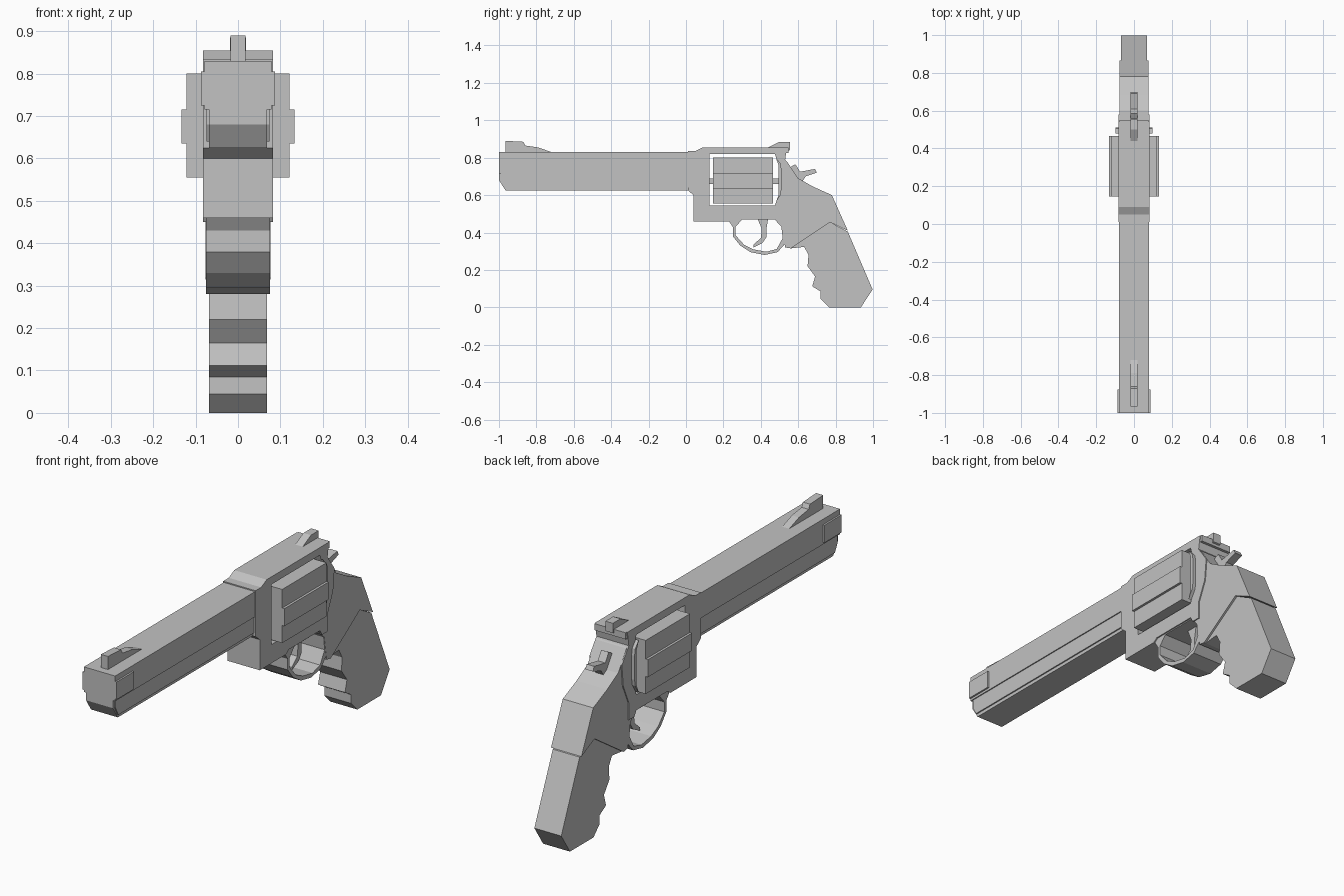
import bpy
import bmesh
from mathutils import Vector

old_cube = bpy.data.objects.get("Cube")
if old_cube:
    bpy.data.objects.remove(old_cube, do_unlink=True)

# One flat grey for everything
grey = bpy.data.materials.new("plain_grey")
grey.use_nodes = True
colour = (.54, .54, .54, 1)
grey.diffuse_color = colour
grey.node_tree.nodes["Principled BSDF"].inputs["Base Color"].default_value = colour


def add_loop(bm, points, x):
    """Add a closed loop of edges in the side plane at the given x."""
    verts = [bm.verts.new((x, y, z)) for y, z in points]
    return [bm.edges.new((a, b)) for a, b in zip(verts, verts[1:] + verts[:1])]


def plate(name, half_width, outline, hole=None):
    """Extrude a side outline, with an optional opening, evenly across x."""
    bm = bmesh.new()
    edges = add_loop(bm, outline, -half_width)
    if hole:
        edges += add_loop(bm, hole, -half_width)
        bmesh.ops.triangle_fill(bm, edges=edges, use_beauty=True)
    else:
        bmesh.ops.contextual_create(bm, geom=edges)
    result = bmesh.ops.extrude_face_region(bm, geom=bm.faces[:], use_keep_orig=True)
    moved = [g for g in result["geom"] if isinstance(g, bmesh.types.BMVert)]
    bmesh.ops.translate(bm, verts=moved, vec=Vector((half_width * 2, 0, 0)))
    bmesh.ops.recalc_face_normals(bm, faces=bm.faces[:])
    mesh = bpy.data.meshes.new(name)
    bm.to_mesh(mesh)
    bm.free()
    mesh.materials.append(grey)
    part = bpy.data.objects.new(name, mesh)
    bpy.context.collection.objects.link(part)
    return part


def block(name, half_width, front, back, bottom, top):
    """A box given by its side rectangle and half width."""
    return plate(name, half_width, [(front, bottom), (back, bottom), (back, top), (front, top)])


# Barrel: wide top, slightly narrower middle and a chamfered underside
block("barrel_top", .079, -1, .03, .715, .83)
plate("barrel_middle", .074, [
    (-.99, .72), (-.99, .68), (-.97, .64), (.03, .64), (.03, .72)])
plate("barrel_underside", .068, [
    (-1, .72), (-1, .68), (-.965, .625), (.03, .625), (.03, .72)])
block("muzzle_band", .087, -1, -.875, .725, .805)

# Front sight ramp
plate("front_sight", .018, [
    (-.965, .82), (-.965, .89), (-.87, .885), (-.86, .865),
    (-.79, .855), (-.72, .83), (-.72, .82)])

# Frame with an open window for the drum
plate("frame", .082, [
    (.01, .835), (.05, .835), (.09, .855), (.54, .855), (.53, .79),
    (.58, .72), (.57, .62), (.53, .53), (.53, .45), (.49, .45),
    (.475, .475), (.25, .475), (.23, .46), (.04, .46), (.04, .6), (.01, .625),
], hole=[
    (.125, .545), (.475, .545), (.495, .6), (.495, .76), (.475, .82), (.125, .82)])

# Rear frame, sloping from the hammer down to the grip
plate("rear_frame", .077, [
    (.51, .8), (.54, .78), (.6, .69), (.68, .645), (.78, .6),
    (.865, .41), (.77, .455), (.56, .315), (.53, .32), (.51, .45)])

# Drum: a tall core with wider middle ribs and a thin axle
block("drum_core", .122, .145, .465, .555, .8)
block("drum_side_ribs", .133, .145, .465, .635, .715)
block("drum_axle", .02, .11, .51, .66, .69)

# Recoil shield just behind the drum
plate("recoil_shield", .097, [
    (.48, .8), (.495, .76), (.495, .6), (.48, .56), (.505, .6), (.51, .63), (.51, .74), (.505, .77)])

# Rear sight and its cross bar
plate("rear_sight", .019, [
    (.43, .85), (.5, .885), (.555, .885), (.555, .84), (.53, .83)])
block("rear_sight_bar", .079, .525, .548, .825, .855)

# Hammer with its thumb spur
plate("hammer", .019, [
    (.54, .74), (.585, .765), (.61, .725), (.69, .74), (.7, .72),
    (.64, .7), (.62, .67), (.56, .67)])

# Trigger guard ring and trigger
plate("trigger_guard", .076, [
    (.23, .46), (.25, .43), (.25, .38), (.29, .33), (.345, .295), (.42, .28),
    (.49, .295), (.53, .34), (.535, .45), (.49, .485), (.26, .485),
], hole=[
    (.3, .47), (.265, .43), (.265, .385), (.31, .335), (.36, .31), (.43, .297),
    (.485, .312), (.517, .37), (.51, .43), (.475, .47)])
plate("trigger", .02, [
    (.38, .48), (.405, .42), (.4, .37), (.36, .335), (.36, .32),
    (.41, .345), (.43, .375), (.43, .42), (.44, .48)])

# Grip with finger grooves down the front
plate("grip", .068, [
    (.56, .315), (.77, .455), (.865, .405), (.998, .095), (.935, 0), (.765, 0),
    (.72, .045), (.72, .085), (.675, .112), (.69, .165), (.65, .22),
    (.655, .28), (.632, .323)])
